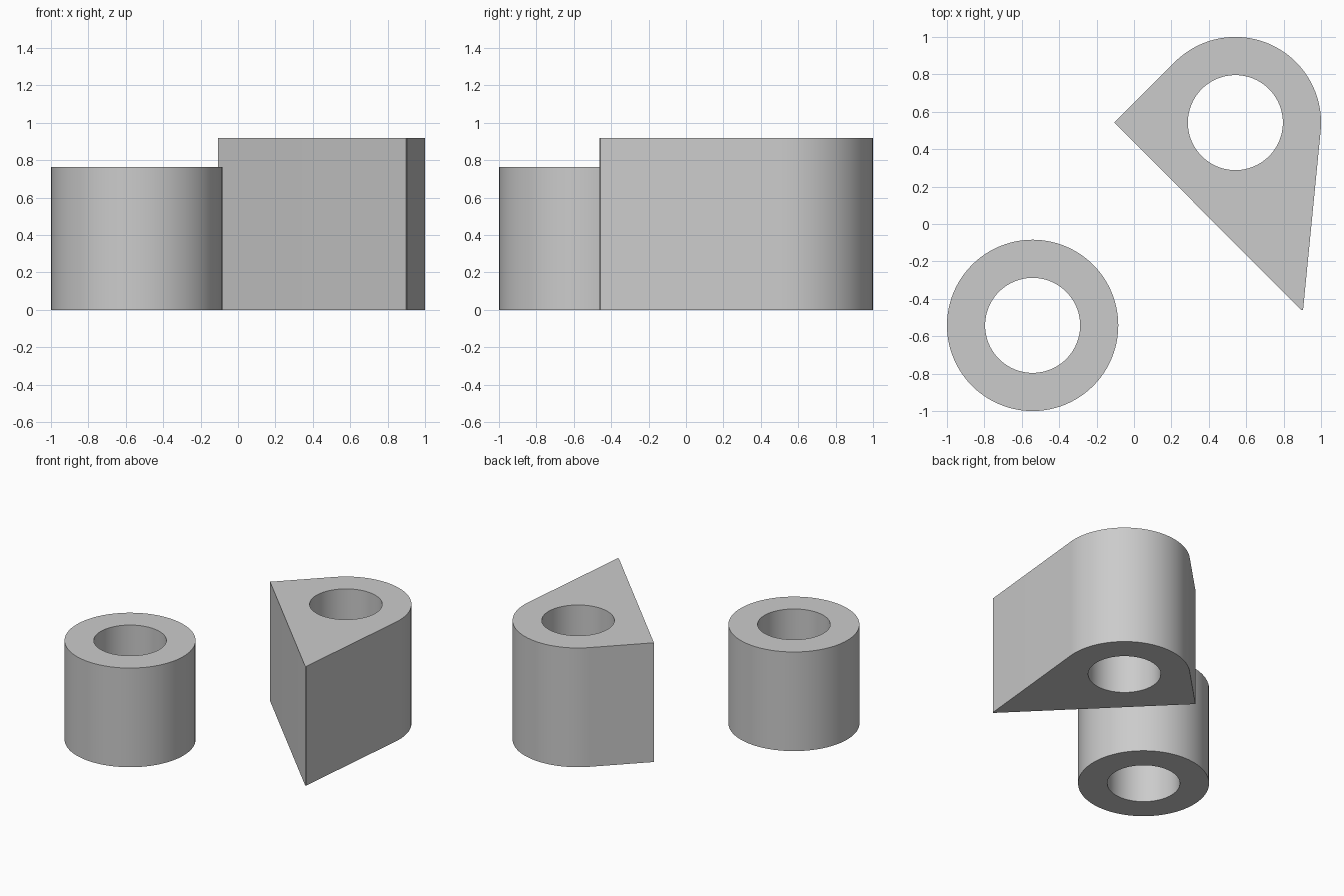
import bpy
import bmesh
from math import cos, sin, pi, radians

cube = bpy.data.objects.get("Cube")
if cube:
    bpy.data.objects.remove(cube, do_unlink=True)

OUTER, BORE, OFFSET = 0.458, 0.254, 0.542

grey = bpy.data.materials.new("plain grey")
grey.use_nodes = True
grey.diffuse_color = (0.6, 0.6, 0.6, 1)
grey.node_tree.nodes["Principled BSDF"].inputs["Base Color"].default_value = (0.6, 0.6, 0.6, 1)


def arc(center, radius, start, end, steps):
    """Points along an arc, angles in radians."""
    return [(center + radius * cos(start + (end - start) * i / steps),
             center + radius * sin(start + (end - start) * i / steps))
            for i in range(steps + 1)]


def circle(center, radius):
    return arc(center, radius, 0, 2 * pi, 96)[:-1]


def extruded_part(name, outlines, height):
    """Fill an outline with its hole and pull it up from the ground."""
    bm = bmesh.new()
    edges = []
    for outline in outlines:
        verts = [bm.verts.new((x, y, 0)) for x, y in outline]
        edges += [bm.edges.new((verts[i - 1], verts[i])) for i in range(len(verts))]
    bmesh.ops.triangle_fill(bm, edges=edges, use_beauty=True, use_dissolve=False)
    top = bmesh.ops.extrude_face_region(bm, geom=bm.faces[:], use_keep_orig=True)["geom"]
    bmesh.ops.translate(bm, vec=(0, 0, height),
                        verts=[g for g in top if isinstance(g, bmesh.types.BMVert)])
    bmesh.ops.recalc_face_normals(bm, faces=bm.faces[:])
    mesh = bpy.data.meshes.new(name)
    bm.to_mesh(mesh)
    bm.free()
    mesh.materials.append(grey)
    part = bpy.data.objects.new(name, mesh)
    bpy.context.collection.objects.link(part)
    bpy.ops.object.select_all(action="DESELECT")
    part.select_set(True)
    bpy.context.view_layer.objects.active = part
    bpy.ops.object.shade_smooth_by_angle(angle=radians(30))
    return part


# Short round bushing
extruded_part("round_bushing", [circle(-OFFSET, OUTER), circle(-OFFSET, BORE)], 0.765)

# Taller pointed block: rounded back, tangent sides, long diagonal face, blunt tip
pointed = arc(OFFSET, OUTER, radians(-5.4), radians(135), 56)
pointed += [(OFFSET - OUTER * 2 ** 0.5, OFFSET), (0.893, -0.458), (0.898, -0.462), (0.904, -0.458)]
extruded_part("pointed_block", [pointed, circle(OFFSET, BORE)], 0.92)
